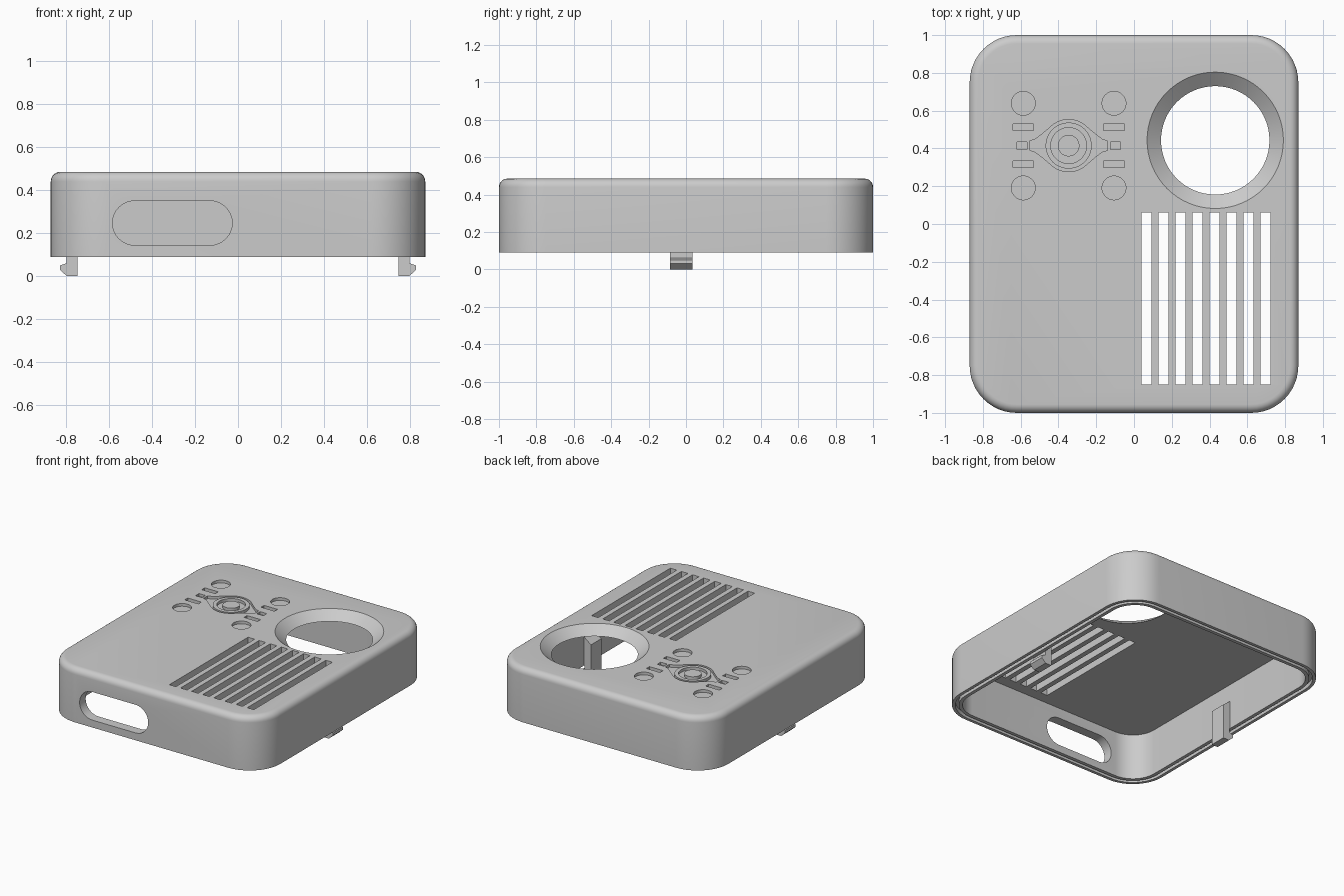
import bpy
import bmesh
from math import sin, cos, pi, radians
from mathutils import Vector

if "Cube" in bpy.data.objects:
    bpy.data.objects.remove(bpy.data.objects["Cube"])

grey = bpy.data.materials.new("plain grey plastic")
grey.use_nodes = True
grey.diffuse_color = (0.6, 0.6, 0.6, 1)
grey.node_tree.nodes["Principled BSDF"].inputs["Base Color"].default_value = (0.6, 0.6, 0.6, 1)

HALF_X, HALF_Y, CORNER = 0.87, 1.0, 0.25
RIM, TOP, PLATE, WALL, FILLET = 0.09, 0.485, 0.06, 0.07, 0.045
CEILING = TOP - PLATE


def make_object(name, bm):
    bmesh.ops.recalc_face_normals(bm, faces=bm.faces)
    mesh = bpy.data.meshes.new(name)
    bm.to_mesh(mesh)
    bm.free()
    obj = bpy.data.objects.new(name, mesh)
    bpy.context.collection.objects.link(obj)
    mesh.materials.append(grey)
    return obj


def smooth(obj):
    bpy.ops.object.select_all(action="DESELECT")
    obj.select_set(True)
    bpy.context.view_layer.objects.active = obj
    bpy.ops.object.shade_smooth_by_angle(angle=radians(30))


def prism(bm, outline, direction):
    """Solid swept from a planar outline along a direction."""
    a = [bm.verts.new(p) for p in outline]
    b = [bm.verts.new(Vector(p) + Vector(direction)) for p in outline]
    bm.faces.new(a)
    bm.faces.new(b)
    bridge(bm, a, b)


def bridge(bm, a, b):
    n = len(a)
    for i in range(n):
        bm.faces.new((a[i], a[(i + 1) % n], b[(i + 1) % n], b[i]))


def circle(cx, cy, r, z, n=48):
    return [(cx + r * cos(2 * pi * i / n), cy + r * sin(2 * pi * i / n), z) for i in range(n)]


def rectangle(cx, cy, w, h, z):
    return [(cx + sx * w / 2, cy + sy * h / 2, z)
            for sx, sy in ((-1, -1), (1, -1), (1, 1), (-1, 1))]


def rounded_ring(bm, inset, z, n=12):
    ring = []
    r = CORNER - inset
    for k, (sx, sy) in enumerate(((1, 1), (-1, 1), (-1, -1), (1, -1))):
        for i in range(n + 1):
            t = (k + i / n) * pi / 2
            ring.append(bm.verts.new((sx * (HALF_X - CORNER) + r * cos(t),
                                      sy * (HALF_Y - CORNER) + r * sin(t), z)))
    return ring


def cut(target, bm):
    cutter = make_object("cutter", bm)
    cutter.hide_render = True
    mod = target.modifiers.new("cut", "BOOLEAN")
    mod.operation, mod.solver, mod.object = "DIFFERENCE", "EXACT", cutter
    bpy.context.view_layer.objects.active = target
    bpy.ops.object.modifier_apply(modifier=mod.name)
    bpy.data.objects.remove(cutter)


# Hollow case: filleted top, grooved rim, inner wall and ceiling
profile = [(FILLET * (1 - sin(t)), TOP - FILLET * (1 - cos(t)))
           for t in [i * pi / 12 for i in range(7)]]
profile += [(0, RIM), (0.022, RIM), (0.022, RIM + 0.03), (0.045, RIM + 0.03),
            (0.045, RIM), (WALL, RIM), (WALL, CEILING)]
bm = bmesh.new()
rings = [rounded_ring(bm, inset, z) for inset, z in profile]
for a, b in zip(rings, rings[1:]):
    bridge(bm, a, b)
bm.faces.new(rings[0])
bm.faces.new(rings[-1])
case = make_object("case", bm)

# Openings: flared round hole, vent slots, front port
bm = bmesh.new()
hole_x, hole_y, slope = 0.43, 0.443, 0.074 / PLATE
low = [bm.verts.new(p) for p in circle(hole_x, hole_y, 0.287 - 0.02 * slope, CEILING - 0.02, 64)]
high = [bm.verts.new(p) for p in circle(hole_x, hole_y, 0.361 + 0.02 * slope, TOP + 0.02, 64)]
bridge(bm, low, high)
bm.faces.new(low)
bm.faces.new(high)
for i in range(8):
    prism(bm, rectangle(0.066 + 0.09 * i, -0.395, 0.053, 0.91, CEILING - 0.05), (0, 0, 0.2))
port = []
for i in range(34):
    side = 1 if i < 17 else -1
    t = -pi / 2 + (i if i < 17 else i - 1) * pi / 16
    port.append((-0.305 + side * 0.175 + 0.103 * cos(t), -1.1, 0.247 + 0.103 * sin(t)))
prism(bm, port, (0, 0.25, 0))
cut(case, bm)

# Shallow button pockets, mirrored about the control pad
PAD_X, PAD_Y, DEPTH = -0.346, 0.415, 0.02
FLOOR = TOP - DEPTH
bm = bmesh.new()
for side in (-1, 1):
    for up in (-1, 1):
        prism(bm, circle(PAD_X + side * 0.24, PAD_Y + up * 0.224, 0.063, FLOOR), (0, 0, 0.1))
        prism(bm, rectangle(PAD_X + side * 0.24, PAD_Y + up * 0.098, 0.11, 0.035, FLOOR), (0, 0, 0.1))
    prism(bm, rectangle(PAD_X + side * 0.248, PAD_Y, 0.053, 0.04, FLOOR), (0, 0, 0.1))

# Eye-shaped pad pocket
quarter = [(0.207, 0.024), (0.178, 0.033), (0.142, 0.06)]
quarter += [(0.138 * cos(t), 0.138 * sin(t)) for t in [radians(45 + 5 * i) for i in range(10)]]
half = quarter + [(-x, y) for x, y in reversed(quarter[:-1])]
eye = half + [(x, -y) for x, y in reversed(half)]
prism(bm, [(PAD_X + x, PAD_Y + y, FLOOR) for x, y in eye], (0, 0, 0.1))
cut(case, bm)
smooth(case)

# Raised ring and centre button in the pad
bm = bmesh.new()
loops = [[bm.verts.new(p) for p in circle(PAD_X, PAD_Y, r, z)]
         for r, z in ((0.122, FLOOR - 0.005), (0.122, TOP), (0.095, TOP), (0.095, FLOOR - 0.005))]
for i in range(4):
    bridge(bm, loops[i], loops[(i + 1) % 4])
smooth(make_object("pad_ring", bm))
bm = bmesh.new()
prism(bm, circle(PAD_X, PAD_Y, 0.057, FLOOR - 0.005), (0, 0, DEPTH + 0.005))
smooth(make_object("pad_button", bm))

# Snap clips on the two side walls
clip = [(0.745, 0), (0.795, 0), (0.828, 0.03), (0.828, 0.05), (0.797, 0.06),
        (0.797, RIM), (0.802, RIM + 0.005), (0.802, 0.3), (0.745, 0.255)]
for name, side in (("left_clip", 1), ("right_clip", -1)):
    bm = bmesh.new()
    prism(bm, [(side * x, -0.085, z) for x, z in clip], (0, 0.12, 0))
    make_object(name, bm)
